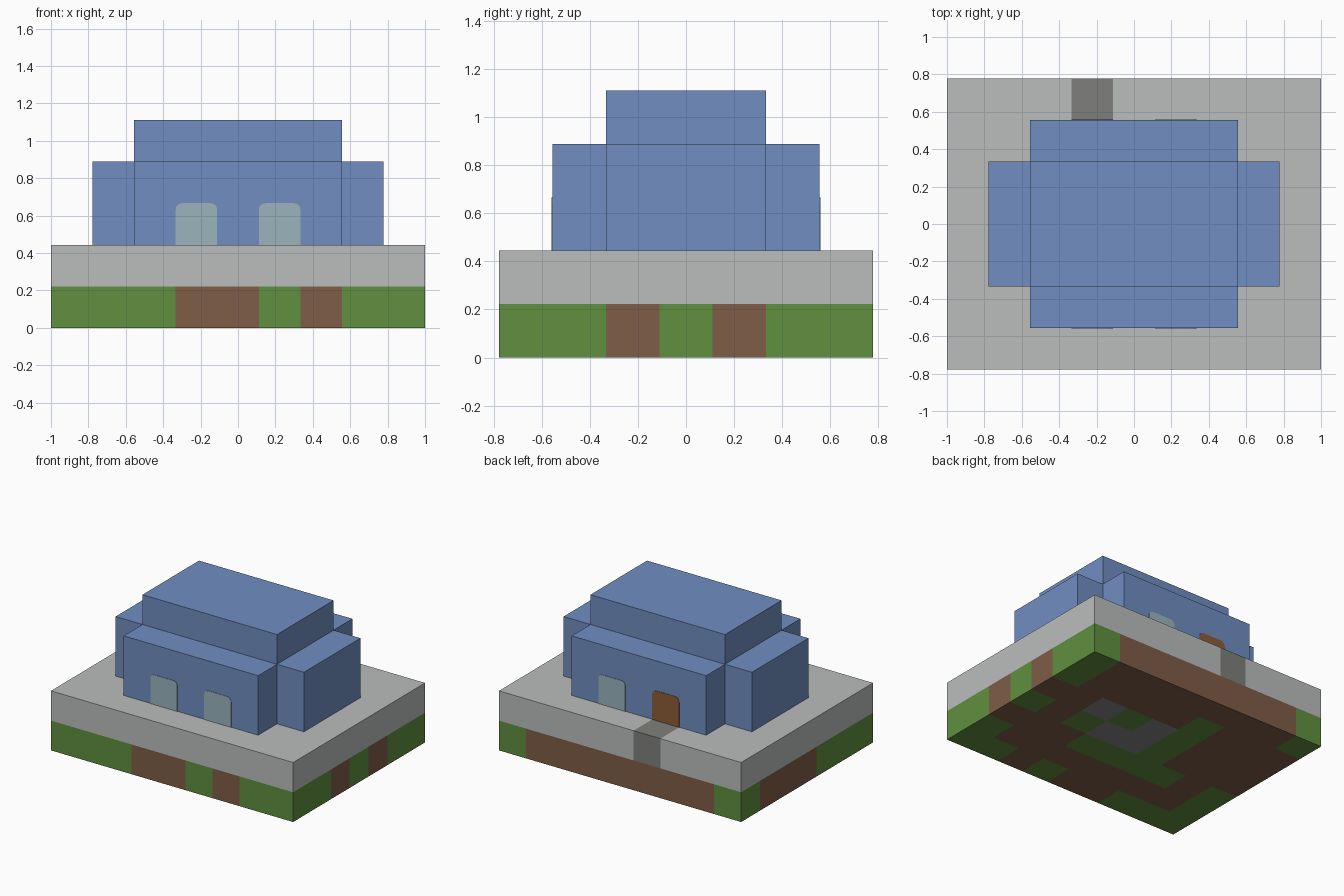
import bpy, bmesh, math
from mathutils import Vector

old = bpy.data.objects.get("Cube")
if old:
    bpy.data.objects.remove(old, do_unlink=True)

U = 2 / 9            # edge of one building block
COLS, ROWS = 9, 7    # footprint in blocks


def material(name, rgb):
    linear = [((c / 255 + 0.055) / 1.055) ** 2.4 for c in rgb] + [1]
    mat = bpy.data.materials.new(name)
    mat.use_nodes = True
    mat.diffuse_color = linear
    bsdf = next(n for n in mat.node_tree.nodes if n.type == 'BSDF_PRINCIPLED')
    bsdf.inputs["Base Color"].default_value = linear
    bsdf.inputs["Roughness"].default_value = 0.9
    return mat


GRASS = material("grass_green", (96, 144, 62))
DIRT = material("dirt_brown", (126, 93, 71))
STONE = material("dark_stone", (134, 134, 136))
SLAB = material("pale_grey", (187, 190, 190))
PATH = material("path_grey", (127, 127, 124))
WALL = material("wall_blue", (112, 141, 193))
GLASS = material("window_glass", (155, 180, 190))
DOOR = material("door_brown", (140, 92, 56))


def finish(name, bm, mats):
    bmesh.ops.recalc_face_normals(bm, faces=bm.faces)
    mesh = bpy.data.meshes.new(name)
    bm.to_mesh(mesh)
    bm.free()
    for mat in mats:
        mesh.materials.append(mat)
    obj = bpy.data.objects.new(name, mesh)
    bpy.context.collection.objects.link(obj)
    return obj


def block_layer(name, level, rows, palette):
    """One layer of blocks, coloured from a plan drawn back row first."""
    bm = bmesh.new()
    bmesh.ops.create_cube(bm, size=1)
    bmesh.ops.scale(bm, vec=(COLS * U, ROWS * U, U), verts=bm.verts)
    bmesh.ops.translate(bm, vec=(0, 0, (level + 0.5) * U), verts=bm.verts)
    for axis, count in enumerate((COLS, ROWS)):
        normal = Vector((axis == 0, axis == 1, 0))
        for i in range(1, count):
            bmesh.ops.bisect_plane(bm, geom=bm.verts[:] + bm.edges[:] + bm.faces[:],
                                   plane_co=normal * (i - count / 2) * U, plane_no=normal)
    bm.normal_update()
    keys = list(palette)
    for f in bm.faces:
        p = (f.calc_center_median() - f.normal * 0.02) / U
        col = math.floor(p.x + COLS / 2)
        row = math.floor(ROWS / 2 - p.y)
        f.material_index = keys.index(rows[row][col])
    return finish(name, bm, palette.values())


def prism(name, outline, offset, mat):
    """Extrude a closed outline along an offset vector."""
    bm = bmesh.new()
    near = [bm.verts.new(p) for p in outline]
    far = [bm.verts.new(Vector(p) + Vector(offset)) for p in outline]
    bm.faces.new(near)
    bm.faces.new(far)
    for i in range(len(near)):
        j = (i + 1) % len(near)
        bm.faces.new((near[i], near[j], far[j], far[i]))
    return finish(name, bm, [mat])


def opening(name, x, side, mat):
    """Thin wall plate, one block in size, with rounded top corners."""
    r, half, z = 0.035, U / 2, 2 * U
    y = side * 2.5 * U
    pts = [(x - half, y, z), (x + half, y, z)]
    for start, cx in ((0, x + half - r), (90, x - half + r)):
        for k in range(6):
            a = math.radians(start + 18 * k)
            pts.append((cx + r * math.cos(a), y, z + U - r + r * math.sin(a)))
    return prism(name, pts, (0, side * 0.003, 0), mat)


# Ground layer of grass, dirt and stone
block_layer("ground", 0, ["gdddddddg",
                          "dddgddddg",
                          "dddgsgsdd",
                          "dddgssgdg",
                          "gdggggddd",
                          "gdddddddg",
                          "gggddgdgg"], {"g": GRASS, "d": DIRT, "s": STONE})

# Paved slab with a darker path block behind the door
block_layer("slab", 1, ["...p....."] + ["........."] * 6, {".": SLAB, "p": PATH})

# Cross-shaped lower storey
quarter = [(3.5, 1.5), (2.5, 1.5), (2.5, 2.5)]
cross = []
for sx, sy in ((1, 1), (-1, 1), (-1, -1), (1, -1)):
    corner = quarter if sx * sy > 0 else quarter[::-1]
    cross += [(sx * x * U, sy * y * U, 2 * U) for x, y in corner]
prism("lower_storey", cross, (0, 0, 2 * U), WALL)

# Raised roof block
roof = [(sx * 2.5 * U, sy * 1.5 * U, 4 * U) for sx, sy in ((1, 1), (-1, 1), (-1, -1), (1, -1))]
prism("roof_block", roof, (0, 0, U), WALL)

# Windows and back door
opening("front_window_right", -U, -1, GLASS)
opening("front_window_left", U, -1, GLASS)
opening("back_window", U, 1, GLASS)
opening("back_door", -U, 1, DOOR)
